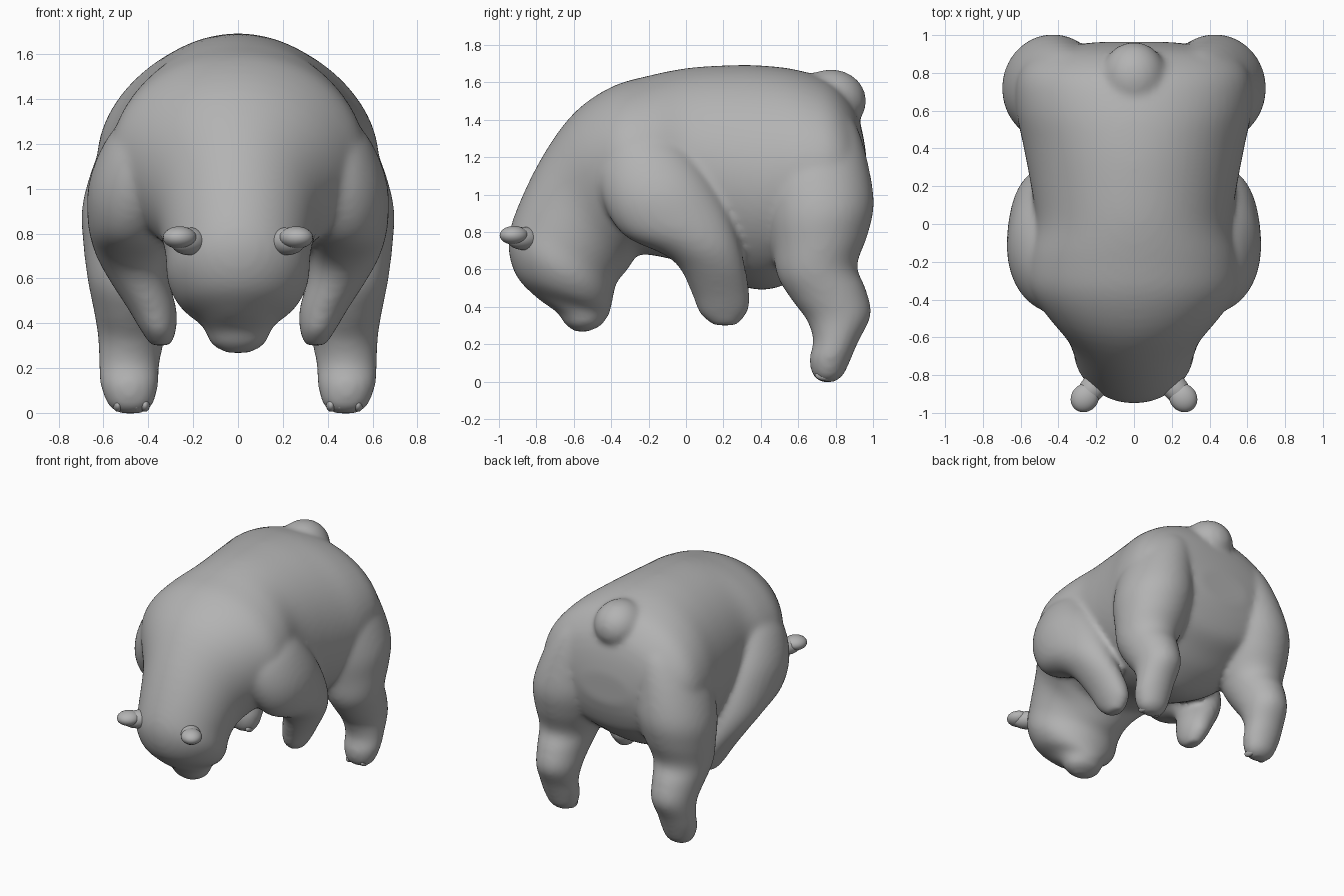
import bpy, bmesh, math
from mathutils import Vector, Matrix

cube = bpy.data.objects.get("Cube")
if cube:
    bpy.data.objects.remove(cube, do_unlink=True)

fur = bpy.data.materials.new("grey fur")
fur.use_nodes = True
grey = (0.45, 0.45, 0.45, 1)
fur.diffuse_color = grey
fur.node_tree.nodes["Principled BSDF"].inputs["Base Color"].default_value = grey


def spline(stations, steps=4):
    """Catmull-Rom interpolation of station tuples."""
    pts = [Vector(s) for s in stations]
    pts = [pts[0]] + pts + [pts[-1]]
    out = []
    for a, b, c, d in zip(pts, pts[1:], pts[2:], pts[3:]):
        for k in range(steps):
            t = k / steps
            out.append(b + (c - a) * (t / 2) + (a * 2 - b * 5 + c * 4 - d) * (t * t / 2)
                       + (b * 3 - a - c * 3 + d) * (t ** 3 / 2))
    return out + [pts[-1]]


def loft(bm, stations, side=1, sides=40):
    """Skin elliptical rings: edge point (y, z), opposite point (y, z), centre x, half width."""
    rings = []
    for ya, za, yb, zb, x, w in spline(stations):
        mid = Vector((x * side, (ya + yb) / 2, (za + zb) / 2))
        arm = Vector((0, (ya - yb) / 2, (za - zb) / 2))
        ring = []
        for i in range(sides):
            a = math.tau * i / sides
            ring.append(bm.verts.new(mid + arm * math.cos(a) + Vector((w * math.sin(a), 0, 0))))
        rings.append(ring)
    faces = [bm.faces.new(rings[0]), bm.faces.new(rings[-1][::-1])]
    for r, s in zip(rings, rings[1:]):
        for i in range(sides):
            j = (i + 1) % sides
            faces.append(bm.faces.new((r[i], s[i], s[j], r[j])))
    bmesh.ops.recalc_face_normals(bm, faces=faces)


def ball(bm, centre, size, turn=0):
    m = Matrix.Translation(centre) @ Matrix.Rotation(turn, 4, "Z") @ Matrix.Diagonal((*size, 1))
    bmesh.ops.create_uvsphere(bm, u_segments=24, v_segments=14, radius=1, matrix=m)


def finish(name, bm):
    mesh = bpy.data.meshes.new(name)
    bm.to_mesh(mesh)
    bm.free()
    mesh.materials.append(fur)
    mesh.shade_smooth()
    obj = bpy.data.objects.new(name, mesh)
    bpy.context.collection.objects.link(obj)
    return obj


# Rump, barrel, neck, head and muzzle in one sweep
trunk = [
    (.965, 1.2, .96, .98, .2), (.94, 1.35, .925, .86, .42), (.89, 1.48, .87, .75, .55),
    (.78, 1.6, .76, .66, .62), (.6, 1.665, .62, .56, .625), (.4, 1.69, .42, .49, .585),
    (.2, 1.69, .2, .54, .545), (0, 1.675, 0, .63, .52), (-.2, 1.635, -.15, .67, .56),
    (-.4, 1.575, -.25, .68, .56), (-.6, 1.435, -.28, .65, .48), (-.77, 1.2, -.32, .59, .37),
    (-.905, .92, -.37, .53, .325), (-.95, .74, -.39, .45, .315), (-.91, .57, -.4, .4, .26),
    (-.8, .45, -.41, .36, .17), (-.69, .37, -.43, .33, .14), (-.65, .31, -.46, .295, .115),
    (-.6, .27, -.53, .265, .05),
]
# Front leg from shoulder to paw
front_leg = [
    (-.4, 1.35, -.1, 1.36, .32, .15), (-.47, 1.15, 0, 1.27, .4, .19),
    (-.44, .95, .12, 1.1, .46, .205), (-.33, .78, .22, .92, .485, .185),
    (-.12, .68, .28, .76, .48, .16), (-.03, .6, .315, .62, .45, .135),
    (.035, .46, .34, .48, .385, .11), (.075, .36, .335, .38, .355, .08),
    (.15, .3, .27, .3, .345, .045),
]
# Hind leg from hip to foot
hind_leg = [
    (.58, 1.46, .85, 1.46, .28, .14), (.47, 1.33, .92, 1.35, .33, .2),
    (.42, 1.13, .975, 1.16, .39, .24), (.43, .9, 1.005, .95, .43, .265),
    (.46, .72, .97, .78, .45, .24), (.49, .56, .915, .62, .47, .2),
    (.57, .43, .96, .5, .475, .17), (.645, .33, .99, .36, .475, .15),
    (.68, .22, .925, .22, .485, .135), (.66, .12, .89, .14, .485, .13),
    (.68, .03, .845, .04, .48, .1), (.73, -.005, .8, 0, .48, .05),
]

bm = bmesh.new()
loft(bm, [(ya, za, yb, zb, 0, w) for ya, za, yb, zb, w in trunk], sides=64)
for side in (-1, 1):
    loft(bm, front_leg, side)
    loft(bm, hind_leg, side)
# Tail
ball(bm, (0, .775, 1.5), (.175, .19, .17))

body = finish("body", bm)
remesh = body.modifiers.new("fuse", "REMESH")
remesh.mode = "VOXEL"
remesh.voxel_size = .018
remesh.use_smooth_shade = True
soften = body.modifiers.new("soften", "SMOOTH")
soften.factor = .5
soften.iterations = 12

for side, name in ((1, "left"), (-1, "right")):
    # Ear: a rounded tip on a broad root
    bm = bmesh.new()
    ball(bm, (side * .26, -.92, .782), (.072, .08, .05), side * .7)
    ball(bm, (side * .215, -.865, .765), (.068, .11, .062), side * .7)
    finish(name + "_ear", bm)
    # Toes under the front of the hind foot
    bm = bmesh.new()
    for i in range(4):
        ball(bm, (side * (.415 + .04 * i), .74, .035), (.022, .05, .03))
    finish(name + "_hind_toes", bm)
